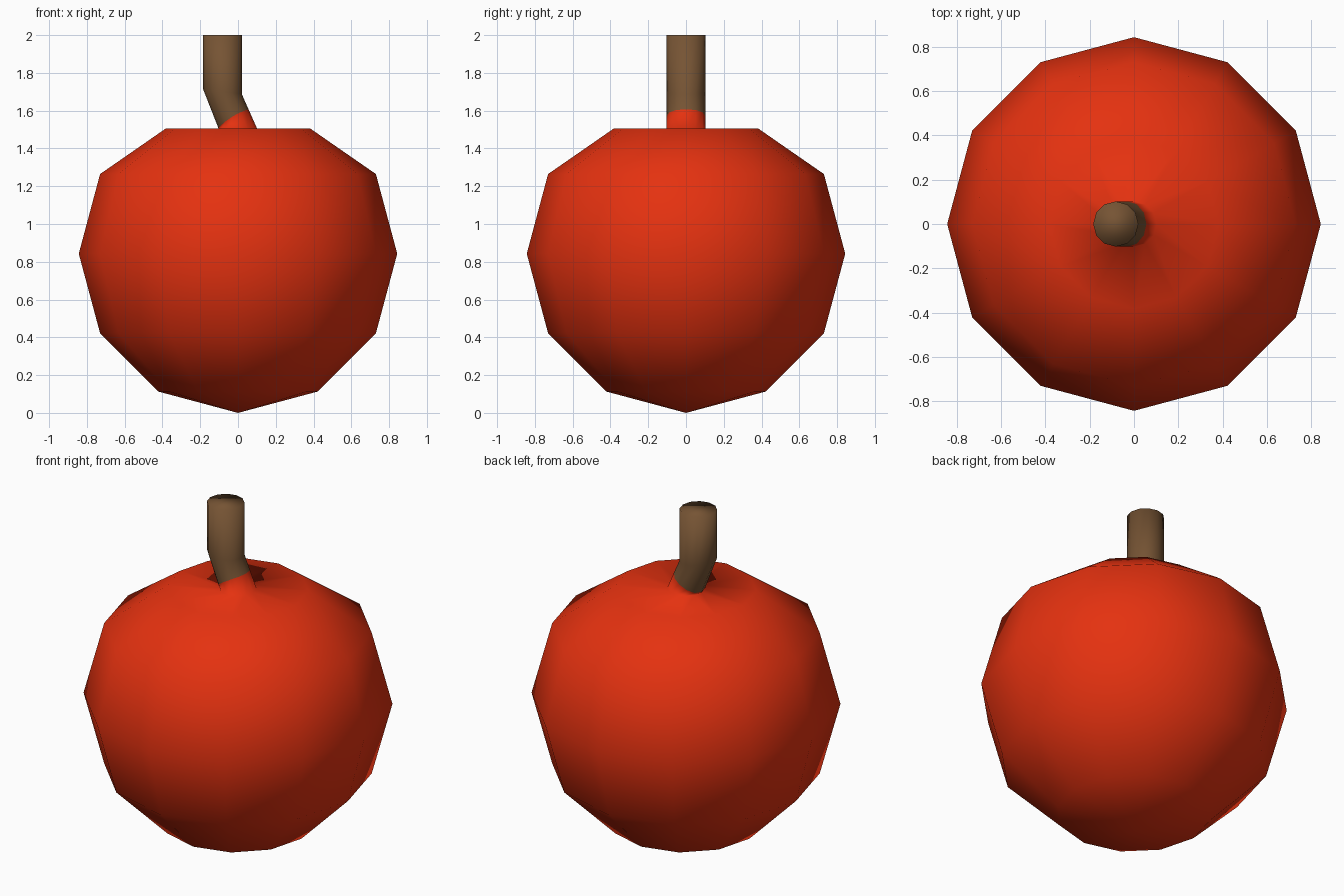
import bpy, bmesh
from math import cos, sin, pi

old = bpy.data.objects.get("Cube")
if old:
    bpy.data.objects.remove(old, do_unlink=True)

SIDES = 12
RADIUS = 0.843


def material(name, rgb):
    m = bpy.data.materials.new(name)
    m.use_nodes = True
    m.diffuse_color = (*rgb, 1)
    m.node_tree.nodes["Principled BSDF"].inputs["Base Color"].default_value = (*rgb, 1)
    return m


red = material("fruit red", (0.78, 0.031, 0.005))
brown = material("stem brown", (0.18, 0.088, 0.034))

bm = bmesh.new()


def ring(r, height, x=lambda c: 0.0):
    """Ring of vertices; height and centre offset may vary with the cosine."""
    verts = []
    for i in range(SIDES):
        a = 2 * pi * i / SIDES
        c = cos(a)
        verts.append(bm.verts.new((x(c) + r * c, r * sin(a), height(c))))
    return verts


def bridge(lower, upper, mat):
    for i in range(SIDES):
        j = (i + 1) % SIDES
        bm.faces.new((lower[i], lower[j], upper[j], upper[i])).material_index = mat


# Round body: sphere rings from the bottom up, flattened at the shoulder
rings = []
for k in range(1, 5):
    t = pi * k / 6
    rings.append((ring(RADIUS * sin(t), lambda c, t=t: RADIUS * (1 - cos(t))), 0))
rings.append((ring(0.383, lambda c: 1.505), 0))

# Bent stem growing out of the flat top; its foot is red up to a slanted line
BASE, BEND, LEAN, STEM = 1.503, 1.70, -0.082, 0.102


def bend_height(c):
    return BEND - 0.012 * c


def foot_height(c):
    return 1.57 + 0.049 * c - 0.012 * c * c


def foot_lean(c):
    return LEAN * (foot_height(c) - BASE) / (bend_height(c) - BASE)


rings.append((ring(STEM, lambda c: BASE), 0))
rings.append((ring(STEM, foot_height, foot_lean), 0))
rings.append((ring(STEM, bend_height, lambda c: LEAN), 1))
rings.append((ring(STEM, lambda c: 2.0, lambda c: LEAN), 1))

for (low, _), (high, mat) in zip(rings, rings[1:]):
    bridge(low, high, mat)

# Bottom point and stem cap
pole = bm.verts.new((0, 0, 0))
first = rings[0][0]
for i in range(SIDES):
    bm.faces.new((pole, first[(i + 1) % SIDES], first[i]))
bm.faces.new(rings[-1][0]).material_index = 1

for f in bm.faces:
    f.smooth = True
bmesh.ops.recalc_face_normals(bm, faces=bm.faces)

mesh = bpy.data.meshes.new("fruit_with_stem")
bm.to_mesh(mesh)
bm.free()
mesh.materials.append(red)
mesh.materials.append(brown)
obj = bpy.data.objects.new("fruit_with_stem", mesh)
bpy.context.collection.objects.link(obj)
